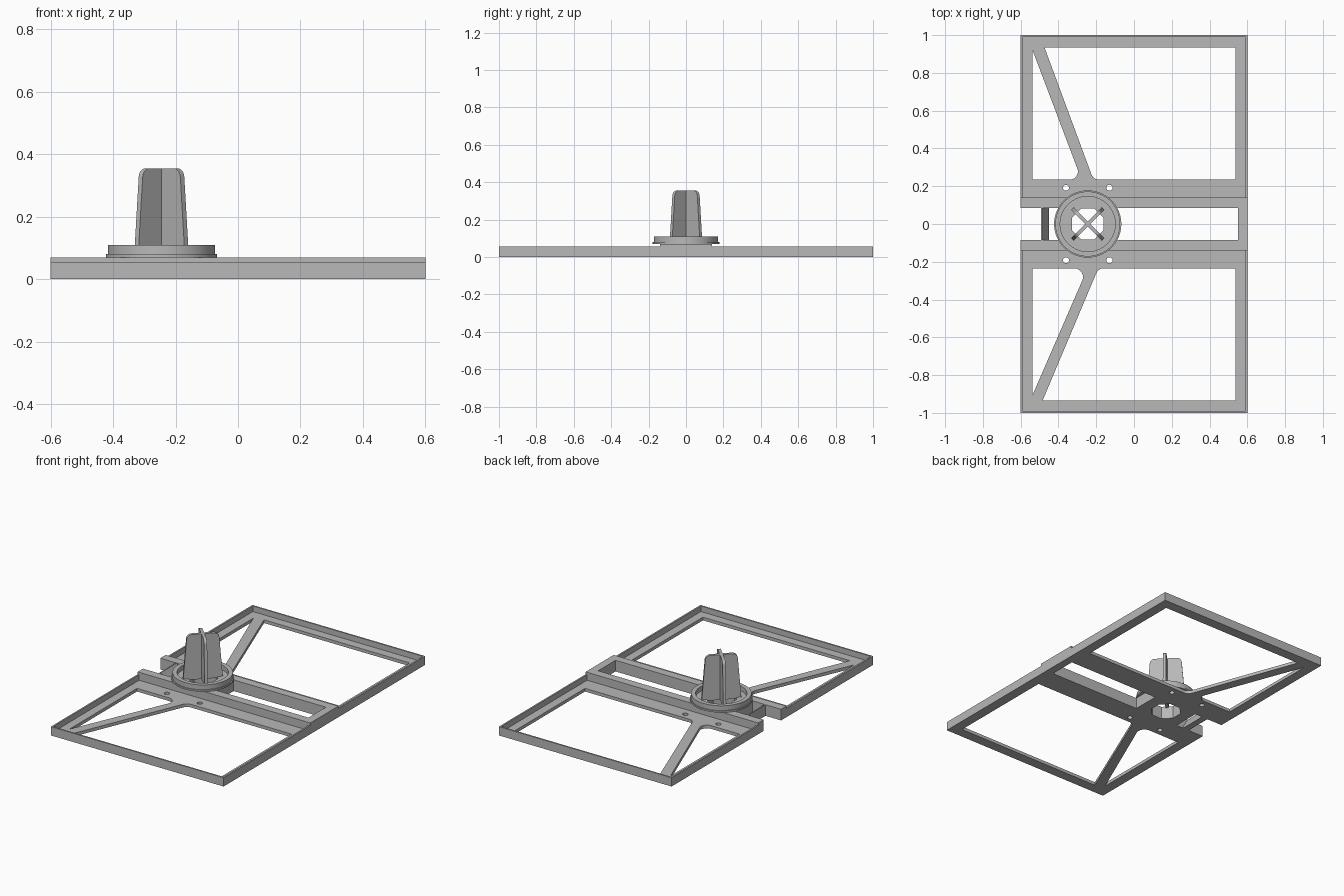
import bpy, bmesh
from math import pi, cos, sin, tan
from mathutils import Vector

cube = bpy.data.objects.get("Cube")
if cube:
    bpy.data.objects.remove(cube, do_unlink=True)

grey = bpy.data.materials.new("plain grey")
grey.use_nodes = True
grey.diffuse_color = (0.48, 0.48, 0.48, 1)
grey.node_tree.nodes["Principled BSDF"].inputs["Base Color"].default_value = (0.48, 0.48, 0.48, 1)


def circle(x, y, r, n=64, turn=0.0):
    return [(x + r * cos(turn + 2 * pi * i / n), y + r * sin(turn + 2 * pi * i / n)) for i in range(n)]


def rounded(points, steps=6):
    """Outline whose corners (x, y, radius) are rounded where radius > 0."""
    out = []
    for i, (x, y, r) in enumerate(points):
        p = Vector((x, y))
        if r == 0:
            out.append(p)
            continue
        a = (Vector(points[i - 1][:2]) - p).normalized()
        b = (Vector(points[(i + 1) % len(points)][:2]) - p).normalized()
        half = a.angle(b) / 2
        centre = p + (a + b).normalized() * (r / sin(half))
        start = p + a * (r / tan(half)) - centre
        end = p + b * (r / tan(half)) - centre
        for k in range(steps + 1):
            t = k / steps
            out.append(centre + start.lerp(end, t).normalized() * r)
    return out


def slab(name, loops, low, high, location=(0, 0, 0), rotation=(0, 0, 0)):
    """Extrude an outline (with optional hole outlines) from low to high."""
    curve = bpy.data.curves.new(name + "_outline", "CURVE")
    curve.dimensions = "2D"
    curve.fill_mode = "BOTH"
    curve.extrude = (high - low) / 2
    for loop in loops:
        spline = curve.splines.new("POLY")
        spline.points.add(len(loop) - 1)
        spline.use_cyclic_u = True
        for point, xy in zip(spline.points, loop):
            point.co = (xy[0], xy[1], 0, 1)
    temp = bpy.data.objects.new(name + "_outline", curve)
    bpy.context.collection.objects.link(temp)
    graph = bpy.context.evaluated_depsgraph_get()
    mesh = bpy.data.meshes.new_from_object(temp.evaluated_get(graph))
    bpy.data.objects.remove(temp, do_unlink=True)
    bm = bmesh.new()
    bm.from_mesh(mesh)
    bmesh.ops.translate(bm, verts=bm.verts, vec=(0, 0, (low + high) / 2))
    bmesh.ops.remove_doubles(bm, verts=bm.verts, dist=1e-5)
    bmesh.ops.recalc_face_normals(bm, faces=bm.faces)
    bm.to_mesh(mesh)
    bm.free()
    mesh.name = name
    mesh.materials.clear()
    mesh.materials.append(grey)
    obj = bpy.data.objects.new(name, mesh)
    obj.location, obj.rotation_euler = location, rotation
    bpy.context.collection.objects.link(obj)
    bpy.ops.object.select_all(action="DESELECT")
    obj.select_set(True)
    bpy.context.view_layer.objects.active = obj
    bpy.ops.object.shade_smooth_by_angle()
    return obj


W, L = 0.6, 1.0            # half width and half length
SLOT, WALL = 0.086, 0.139  # half widths of the slot and of the channel
END = 0.55                 # closed end of the slot
FLOOR, RIM, TOP = 0.02, 0.055, 0.07
WX, WN, WF = 0.537, 0.235, 0.935  # window edges
PX = -0.245                # pivot position

# Base plate: slotted outline, windows on both sides of each strut, screw holes
plate = [
    [(-W, -L), (W, -L), (W, L), (-W, L), (-W, SLOT), (END, SLOT), (END, -SLOT), (-W, -SLOT)],
    rounded([(-WX, 0.92, 0), (-WX, WN, 0), (-0.278, WN, 0.042)]),
    rounded([(-0.474, WF, 0), (WX, WF, 0), (WX, WN, 0), (-0.215, WN, 0.04)]),
    rounded([(-WX, -0.905, 0), (-WX, -WN, 0), (-0.246, -WN, 0.045)]),
    rounded([(-0.484, -WF, 0), (WX, -WF, 0), (WX, -WN, 0), (-0.189, -WN, 0.04)]),
]
for dx in (-0.115, 0.115):
    for y in (-0.192, 0.192):
        plate.append(circle(PX + dx, y, 0.016, 20))
slab("base_plate", plate, 0, FLOOR)

# Thin raised rim round each half
T = 0.01
for side, name in ((1, "back_rim"), (-1, "front_rim")):
    rim = [(-W, WALL), (-W, L), (W, L), (W, WALL), (W - T, WALL), (W - T, L - T), (T - W, L - T), (T - W, WALL)]
    slab(name, [[(x, y * side) for x, y in rim]], FLOOR, RIM)

# Channel walls, closed at one end
slab("channel_walls", [[(-W, WALL), (-W, SLOT), (END, SLOT), (END, -SLOT), (-W, -SLOT),
                        (-W, -WALL), (W, -WALL), (W, WALL)]], FLOOR, TOP)

# Sloped crossbar near the open end
slab("sloped_crossbar", [[(-0.492, 0), (-0.45, 0), (-0.45, 0.01), (-0.485, TOP), (-0.492, TOP)]],
     -SLOT, SLOT, rotation=(pi / 2, 0, 0))

# Pivot: block in the slot, flange and raised ring, with an eight-sided opening
opening = circle(PX, 0, 0.09, 8, pi / 8)
slab("pivot_block", [[(-0.4, -SLOT), (-0.09, -SLOT), (-0.09, SLOT), (-0.4, SLOT)], opening], 0, TOP)
slab("pivot_flange", [circle(PX, 0, 0.178), opening], TOP, 0.08)
slab("pivot_ring", [circle(PX, 0, 0.172), circle(PX, 0, 0.146)], 0.08, 0.11)

# Crossed tapering fins with rounded tops
fin = rounded([(-0.115, 0.072, 0), (0.115, 0.072, 0), (0.092, 0.355, 0.03), (-0.092, 0.355, 0.03)])
for turn, name in ((pi / 4, "fin_a"), (-pi / 4, "fin_b")):
    slab(name, [fin], -0.009, 0.009, (PX, 0, 0), (pi / 2, 0, turn))
